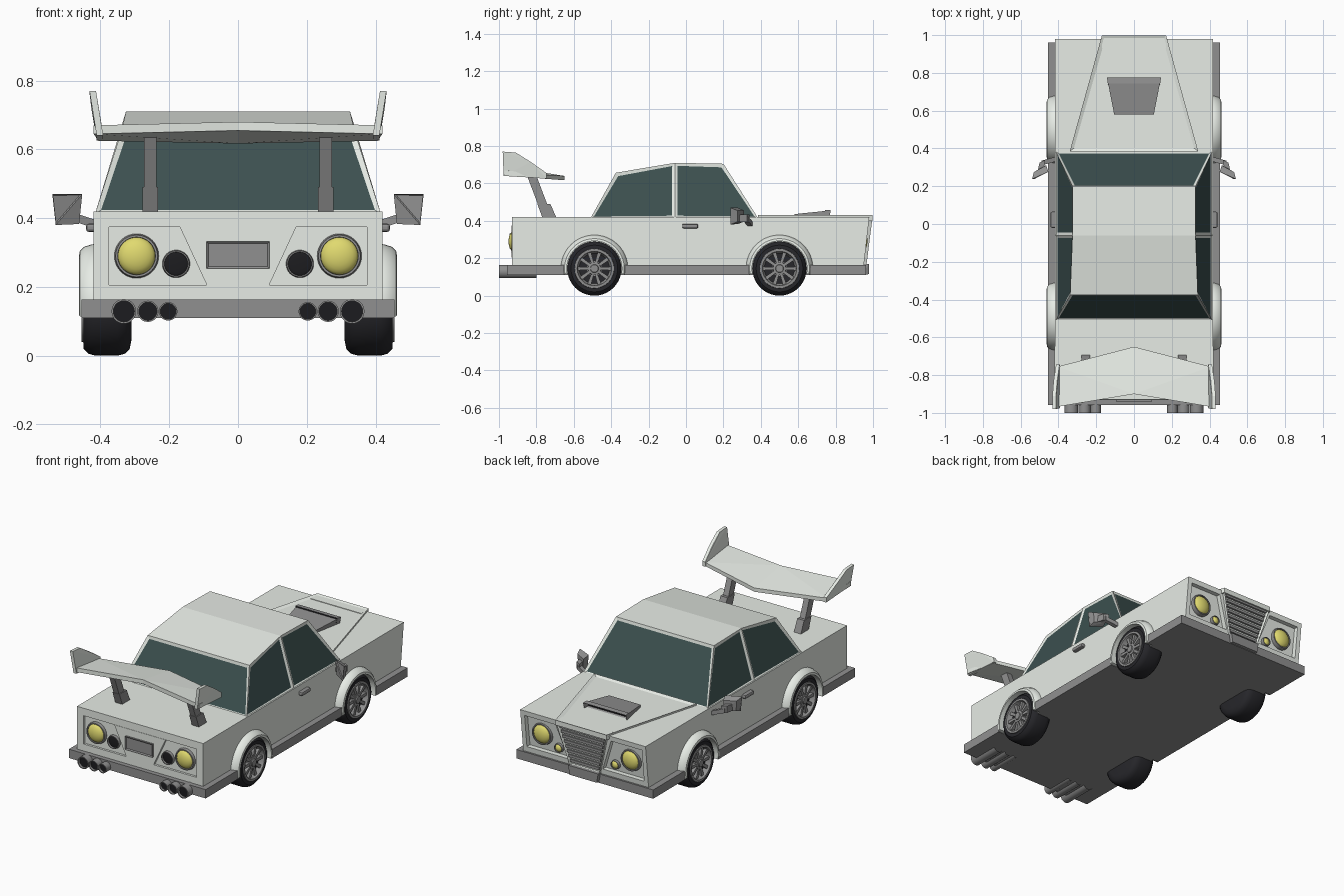
import bpy, bmesh
from math import sin, cos, pi, radians
from mathutils import Vector

if "Cube" in bpy.data.objects:
    bpy.data.objects.remove(bpy.data.objects["Cube"])


def material(name, rgb):
    m = bpy.data.materials.new(name)
    m.diffuse_color = (*rgb, 1)
    m.use_nodes = True
    m.node_tree.nodes["Principled BSDF"].inputs["Base Color"].default_value = m.diffuse_color
    return m


PAINT = material("paint", (0.8, 0.84, 0.79))
GLASS = material("glass", (0.045, 0.08, 0.078))
BLACK = material("black", (0.012, 0.012, 0.014))
TYRE = material("rubber", (0.02, 0.02, 0.024))
LENS = material("lens", (0.75, 0.7, 0.16))
TRIM = material("trim", (0.28, 0.28, 0.28))


def finish(name, bm, mats=(), mirror=False, smooth=False):
    bmesh.ops.recalc_face_normals(bm, faces=bm.faces)
    me = bpy.data.meshes.new(name)
    bm.to_mesh(me)
    bm.free()
    ob = bpy.data.objects.new(name, me)
    bpy.context.collection.objects.link(ob)
    for m in mats:
        me.materials.append(m)
    if smooth:
        me.polygons.foreach_set("use_smooth", [True] * len(me.polygons))
        me.set_sharp_from_angle(angle=radians(35))
    if mirror:
        ob.modifiers.new("mirror", "MIRROR")
    return ob


def hull(name, pts, mat=TRIM, mirror=False, inset=None, inner=None):
    """Convex solid; inset = (face direction, thickness, depth)."""
    bm = bmesh.new()
    for p in pts:
        bm.verts.new(p)
    bmesh.ops.convex_hull(bm, input=bm.verts)
    bmesh.ops.dissolve_limit(bm, angle_limit=0.01, verts=bm.verts, edges=bm.edges)
    bmesh.ops.recalc_face_normals(bm, faces=bm.faces)
    if inset:
        d = Vector(inset[0])
        f = max(bm.faces, key=lambda f: f.normal.dot(d))
        bmesh.ops.inset_individual(bm, faces=[f], thickness=inset[1], depth=inset[2])
        if inner:
            f.material_index = 1
    return finish(name, bm, [mat, inner] if inner else [mat], mirror)


def box(name, x, y, z, mat=TRIM, **kw):
    return hull(name, [(a, b, c) for a in x for b in y for c in z], mat, **kw)


def sym(pts):
    return [(s * x, y, z) for x, y, z in pts for s in (1, -1)]


def lathe(name, prof, centre, axis, mat, steps=32, arc=None, mirror=True):
    """Turn (radius, height) points about the x or y axis; arc gives a closed partial sweep."""
    bm = bmesh.new()
    a0, a1 = arc or (0, 2 * pi)
    rings = []
    for i in range(steps + 1 if arc else steps):
        a = a0 + (a1 - a0) * i / steps
        ring = []
        for r, h in prof:
            u, v = r * cos(a), r * sin(a)
            p = (h, u, v) if axis == "x" else (u, h, v)
            ring.append(bm.verts.new(Vector(centre) + Vector(p)))
        rings.append(ring)
    n = len(prof)
    for i in range(steps):
        a, b = rings[i], rings[(i + 1) % len(rings)]
        for j in range(n if arc else n - 1):
            k = (j + 1) % n
            bm.faces.new((a[j], a[k], b[k], b[j]))
    if arc:
        bm.faces.new(rings[0])
        bm.faces.new(rings[-1])
    bmesh.ops.remove_doubles(bm, verts=bm.verts, dist=1e-5)
    return finish(name, bm, [mat], mirror, True)


def cut(target, cutter):
    mod = target.modifiers.new("cut", "BOOLEAN")
    mod.operation, mod.object, mod.solver = "DIFFERENCE", cutter, "EXACT"
    cutter.hide_render = True
    cutter.hide_set(True)
    bpy.context.view_layer.objects.active = target
    bpy.ops.object.modifier_apply(modifier=mod.name)
    bpy.data.objects.remove(cutter)


# Lower body with recessed lamp panels
body = hull("body", sym([(.42, -.93, .155), (.42, -.93, .42), (.417, .98, .42), (.417, .95, .155)]), PAINT)
cut(body, box("rear_cutter", (-.375, .375), (-1.1, -.917), (.205, .375)))
for s in (1, -1):
    outline = [(.185, .39, .95), (.39, .39, .95), (.39, .195, .925), (.115, .195, .925)]
    cut(body, hull("lamp_cutter", [(s * x, y, z) for x, z, b in outline for y in (b, 1.1)]))

# Cabin with inset glass
side = [(.415, -.51, .415), (.338, -.375, .657), (.326, -.06, .71),
        (.326, .2, .705), (.415, .385, .415), (.415, -.06, .415)]
bm = bmesh.new()
L, R = [[bm.verts.new((s * x, y, z)) for x, y, z in side] for s in (-1, 1)]
strips = [bm.faces.new((L[i], L[(i + 1) % 6], R[(i + 1) % 6], R[i])) for i in range(6)]
panes = [strips[0], strips[3]]
for V in (L, R):
    panes += [bm.faces.new([V[i] for i in q]) for q in ((0, 1, 2, 5), (5, 2, 3, 4))]
bmesh.ops.recalc_face_normals(bm, faces=bm.faces)
bmesh.ops.inset_individual(bm, faces=panes, thickness=.021, depth=-.006)
for f in panes:
    f.material_index = 1
finish("cabin", bm, [PAINT, GLASS])

# Skirt and bumpers, with gaps at the wheels
box("chassis", (-.42, .42), (-.95, .96), (.11, .16))
for name, y in (("rear_bumper", (-.955, -.65)), ("side_skirt", (-.33, .34)), ("front_bumper", (.66, .962))):
    box(name, (.40, .455), y, (.11, .163), mirror=True)
box("front_bumper_bar", (-.455, .455), (.93, .962), (.11, .163))
box("rear_bumper_bar", (-.455, .455), (-.957, -.92), (.11, .163))
hull("bumper_centre", sym([(.10, .94, .11), (.10, .94, .17), (.09, .978, .115), (.10, .978, .17)]))

# Bonnet panel and air scoop
hull("bonnet", sym([(x, y, z) for x, y in ((.17, .998), (.34, .385)) for z in (.40, .43)]), PAINT,
     inset=((0, 0, 1), .027, -.008))
hull("air_scoop", sym([(.105, .58, .415), (.105, .58, .436), (.143, .775, .456), (.14, .765, .415)]),
     inset=((0, 1, 0), .006, -.03), inner=BLACK)

# Grille with slats
hull("grille_frame", sym([(.17, .93, .425), (.17, .998, .425), (.098, .965, .165), (.098, .92, .165)]), PAINT,
     inset=((0, 1, -.1), .014, -.025), inner=BLACK)
for i in range(8):
    t = (i + .5) / 8
    z, w, y = .18 + .23 * t, .092 + .06 * t, .963 + .028 * t
    box("grille_slat", (-w, w), (y - .025, y), (z - .008, z + .008))

# Front lamps
def lamp(name, x, y, z, r, s, mat, dome):
    lathe(name + "_rim", [(r * .88, 0), (r * .9, s * .016), (r, s * .016), (r * 1.06, 0), (r * 1.06, -s * .015)],
          (x, y, z), "y", TRIM)
    lathe(name, [(r * .9 * cos(a), s * (.004 + dome * sin(a))) for a in [i * pi / 12 for i in range(7)]],
          (x, y, z), "y", mat)


lamp("headlight", .295, .938, .293, .062, 1, LENS, .028)
lamp("fog_lamp", .188, .932, .235, .026, 1, LENS, .018)

# Rear lamps, centre panel and plate
lamp("tail_lamp", .295, -.917, .29, .061, -1, LENS, .028)
lamp("reverse_lamp", .18, -.917, .267, .038, -1, BLACK, .004)
hull("rear_panel", sym([(x, y, z) for x, z in ((.17, .376), (.09, .204)) for y in (-.91, -.932)]), PAINT)
box("number_plate", (-.092, .092), (-.943, -.92), (.253, .332), inset=((0, -1, 0), .009, -.006))

# Exhaust pipes
for x, r in ((.332, .036), (.262, .031), (.203, .027)):
    lathe("exhaust", [(r, .2), (r, 0), (r * .85, 0), (r * .85, .05)], (x, -1, .129), "y", TRIM, 20)
    lathe("exhaust_bore", [(r * .87, 0), (0, 0)], (x, -.985, .129), "y", BLACK, 20)

# Wheels and flared arches
for end, y in (("front", .5), ("rear", -.49)):
    c = (0, y, .145)
    lathe(end + "_tyre", [(0, .31), (.10, .31), (.125, .315), (.139, .328), (.145, .35), (.145, .415),
                          (.139, .436), (.125, .449), (.106, .45), (.1, .425), (0, .42)], c, "x", TYRE, 40)
    lathe(end + "_rim", [(.107, .445), (.105, .455), (.092, .455), (.085, .43), (.08, .422), (0, .422)], c, "x", TRIM)
    lathe(end + "_hub", [(.036, .42), (.034, .445), (.022, .447), (.02, .453), (0, .453)], c, "x", TRIM, 20)
    for i in range(10):
        a = i * pi / 5
        hull(end + "_spoke", [(x, y + r * cos(a) - t * sin(a), .145 + r * sin(a) + t * cos(a))
                              for x in (.42, .443) for r, w in ((.025, .007), (.093, .010)) for t in (w, -w)],
             mirror=True)
    lathe(end + "_arch", [(.18, .40), (.179, .425), (.172, .447), (.16, .46), (.147, .462), (.147, .40)],
          c, "x", PAINT, 28, (radians(-11), radians(191)))

# Rear wing, end plates and struts
hull("wing", [(0, -.65, .617), (0, -.65, .64), (0, -.90, .655), (0, -.90, .68),
              (.405, -.755, .625), (.405, -.755, .647), (.42, -.97, .645), (.42, -.97, .67)], PAINT, True)
hull("wing_end_plate", [(x + d, y, z) for x, y, z in ((.40, -.745, .626), (.402, -.745, .655), (.40, -.975, .64),
                        (.415, -.83, .715), (.421, -.91, .765), (.421, -.98, .77)) for d in (-.008, .011)],
     PAINT, True)
for name, w, (a, b, z0), (c, d, z1) in (("wing_strut_foot", .023, (-.765, -.69, .41), (-.795, -.725, .49)),
                                        ("wing_strut", .018, (-.785, -.735, .47), (-.855, -.805, .655))):
    hull(name, [(.255 + s * w, y, z) for s in (1, -1) for y, z in ((a, z0), (b, z0), (c, z1), (d, z1))], mirror=True)

# Door mirrors and handles
hull("mirror_arm", [(x, y, z) for x, y in ((.40, .36), (.40, .335), (.49, .335), (.49, .31))
                    for z in ((.365, .39) if x < .45 else (.395, .42))], mirror=True)
hull("mirror_stalk", [(x, y, z) for x, y in ((.47, .34), (.50, .325), (.51, .28), (.48, .28))
                      for z in (.395, .435)], mirror=True)
hull("mirror_head", [(.462, .277, .383), (.453, .277, .47), (.53, .237, .38), (.54, .237, .47),
                     (.47, .31, .395), (.465, .31, .455), (.525, .275, .395), (.53, .275, .455)],
     mirror=True, inset=((-.4, -1, 0), .006, -.005))
handle = box("door_handle", (.41, .442), (-.02, .065), (.36, .384), mirror=True)
bev = handle.modifiers.new("bevel", "BEVEL")
bev.width, bev.segments = .008, 2
